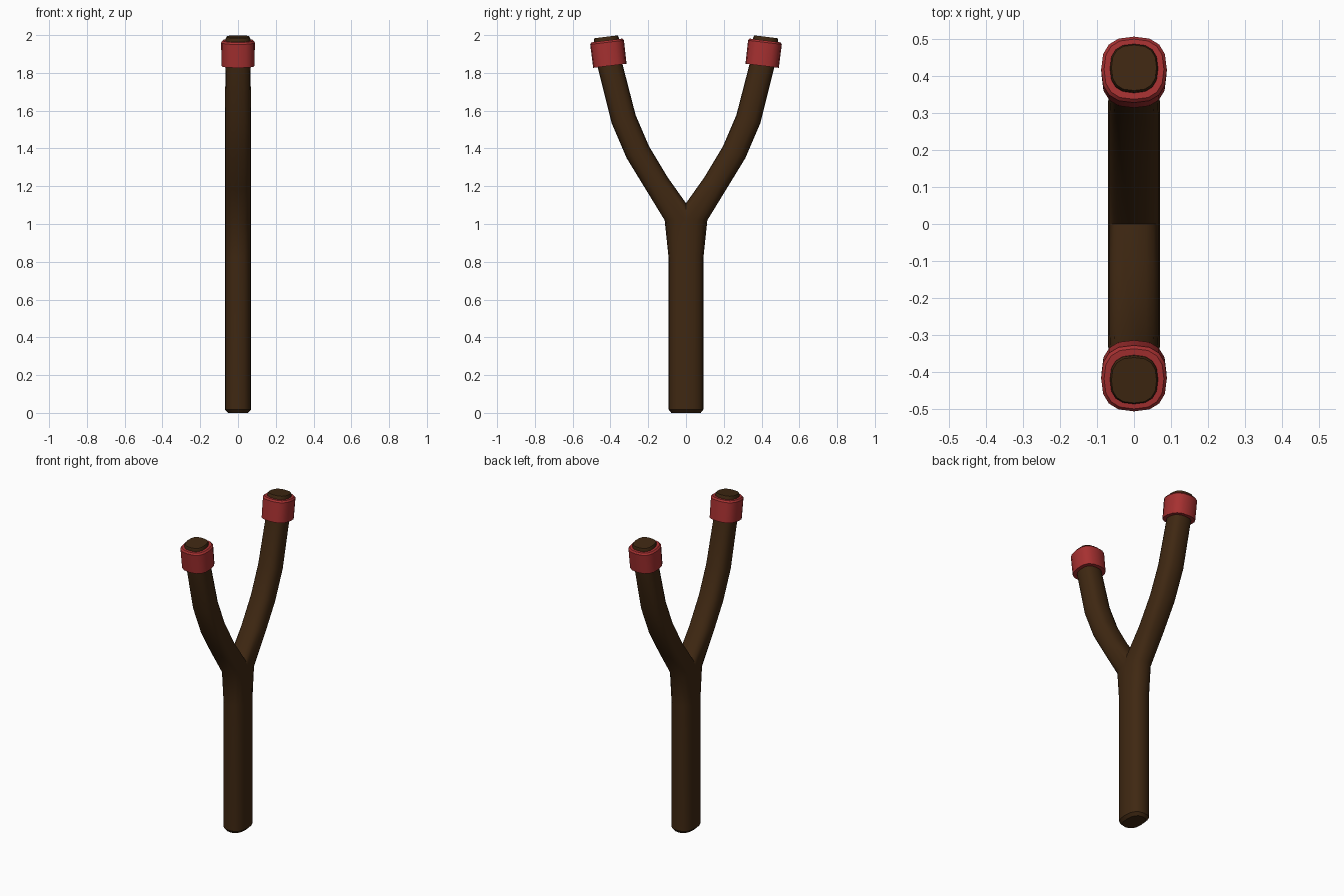
import bpy, bmesh, math
from mathutils import Vector

if "Cube" in bpy.data.objects:
    bpy.data.objects.remove(bpy.data.objects["Cube"])

N = 16
def sq(v):
    return math.copysign(abs(v) ** 0.78, v) if abs(v) > 1e-6 else 0.0

def uv(i):
    t = 2 * math.pi * i / N
    return sq(math.cos(t)), sq(math.sin(t))

def material(name, rgb):
    m = bpy.data.materials.new(name)
    m.diffuse_color = (*rgb, 1)
    m.use_nodes = True
    m.node_tree.nodes["Principled BSDF"].inputs["Base Color"].default_value = m.diffuse_color
    return m

def strip(bm, a, b, closed):
    n = len(a)
    for i in range(n if closed else n - 1):
        j = (i + 1) % n
        bm.faces.new((a[i], a[j], b[j], b[i]))

def ring(bm, y, z, direction, w, x):
    """Rounded section across a path in the YZ plane."""
    d = Vector(direction).normalized()
    pts = []
    for i in range(-4, N - 4):
        u, v = uv(i)
        pts.append(bm.verts.new((x * v, y + w * u * d[1], z - w * u * d[0])))
    return pts

def finish(bm, name, mat, angle=35):
    bmesh.ops.recalc_face_normals(bm, faces=bm.faces)
    me = bpy.data.meshes.new(name)
    bm.to_mesh(me)
    bm.free()
    me.materials.append(mat)
    ob = bpy.data.objects.new(name, me)
    bpy.context.collection.objects.link(ob)
    bpy.ops.object.select_all(action='DESELECT')
    ob.select_set(True)
    bpy.context.view_layer.objects.active = ob
    mir = ob.modifiers.new("mirror", 'MIRROR')
    mir.use_axis = (False, True, False)
    mir.merge_threshold = 0.0005
    bpy.ops.object.modifier_apply(modifier=mir.name)
    bpy.ops.object.shade_smooth_by_angle(angle=math.radians(angle))
    return ob

wood = material("wood", (0.05, 0.021, 0.006))
red = material("red_band", (0.38, 0.03, 0.03))
TIP = (0.12, 0.99)

# Forked frame: half handle, crotch and one arm, mirrored across y
bm = bmesh.new()
rings = []
for z, w, x in [(0, .078, .053), (.018, .092, .07), (.82, .092, .07)]:
    rings.append([bm.verts.new((x * uv(i)[1], w * uv(i)[0], z)) for i in range(-4, 5)])
bm.faces.new(rings[0])
fork = []
for i in range(-4, N - 4):
    u, v = uv(i)
    fork.append(bm.verts.new((.07 * v, .113 * max(u, 0), 1.02 + .09 * max(-u, 0))))
rings.append(fork[:9])
for a, b in zip(rings, rings[1:]):
    strip(bm, a, b, False)

arm = [(.155, 1.215, (.52, .85), .066, .07), (.255, 1.38, (.46, .89), .067, .07),
       (.33, 1.555, (.33, .94), .067, .07), (.40, 1.83, (.17, .98), .066, .066),
       (.422, 1.982, TIP, .066, .065), (.423, 1.991, TIP, .062, .061)]
prev = fork
for y, z, d, w, x in arm:
    cur = ring(bm, y, z, d, w, x)
    strip(bm, prev, cur, True)
    prev = cur
bm.faces.new(prev)
finish(bm, "forked_frame", wood)

# Red bands around the arm tips
bm = bmesh.new()
d = Vector(TIP).normalized()
loops = []
for r, h in [(.062, -.067), (.089, -.067), (.09, .058), (.082, .068), (.062, .068)]:
    loops.append(ring(bm, .411 + d[0] * h, 1.904 + d[1] * h, TIP, r, r - .001))
for a, b in zip(loops, loops[1:] + loops[:1]):
    strip(bm, a, b, True)
finish(bm, "tip_bands", red)
